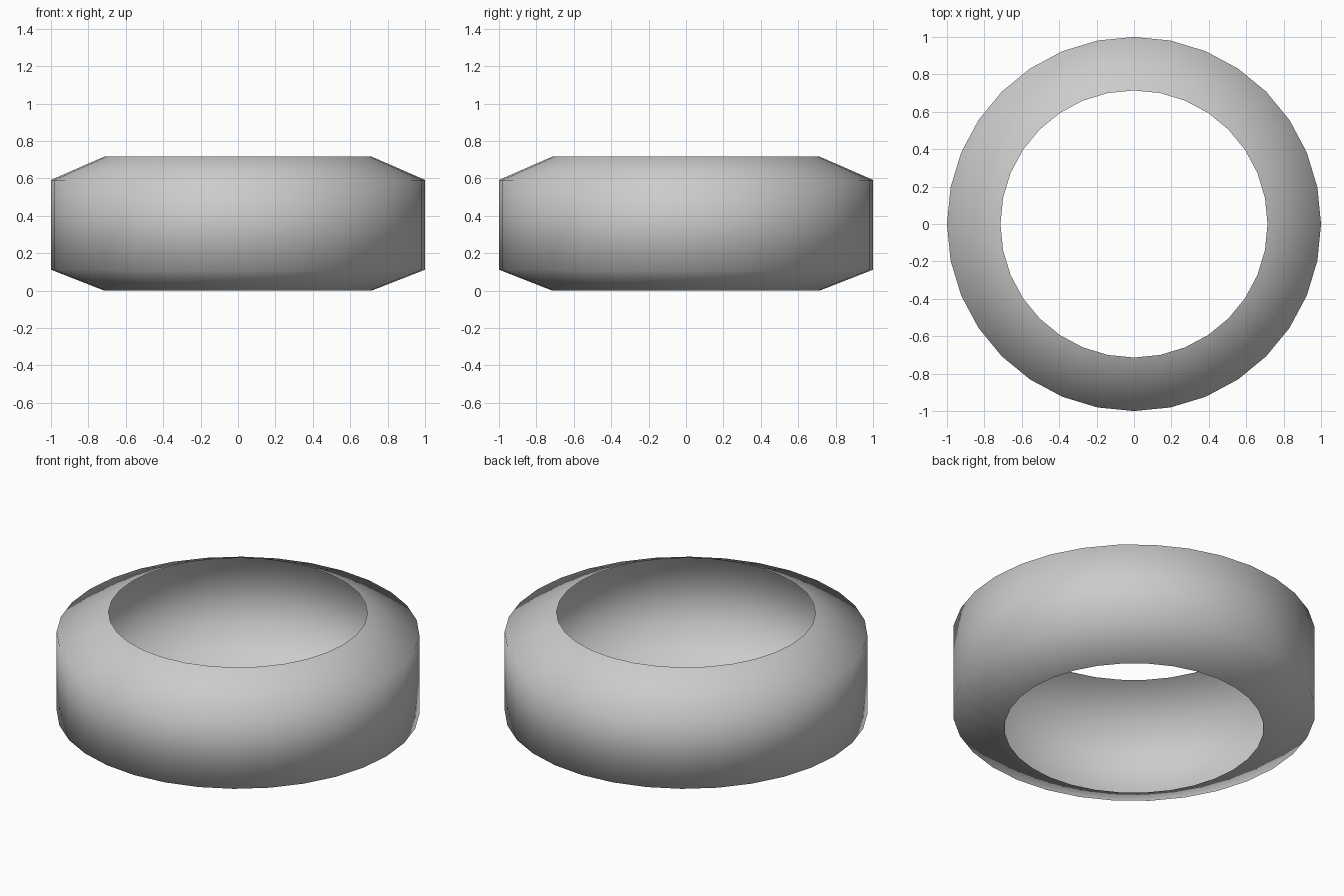
import bpy, bmesh
from math import cos, sin, tau

if "Cube" in bpy.data.objects:
    bpy.data.objects.remove(bpy.data.objects["Cube"])

SIDES = 32
# Open profile of the hollow band: (radius, height), bottom rim to top rim
PROFILE = [(0.714, 0.0), (1.0, 0.112), (1.0, 0.592), (0.714, 0.717)]

# Ring band: revolve the profile, leaving the inside open as a thin shell
bm = bmesh.new()
rings = [[bm.verts.new((r * cos(tau * i / SIDES), r * sin(tau * i / SIDES), z))
          for i in range(SIDES)] for r, z in PROFILE]
for low, high in zip(rings, rings[1:]):
    for i in range(SIDES):
        j = (i + 1) % SIDES
        bm.faces.new((low[i], low[j], high[j], high[i])).smooth = True

mesh = bpy.data.meshes.new("ring_band")
bm.to_mesh(mesh)
bm.free()
bpy.context.collection.objects.link(bpy.data.objects.new("ring_band", mesh))
